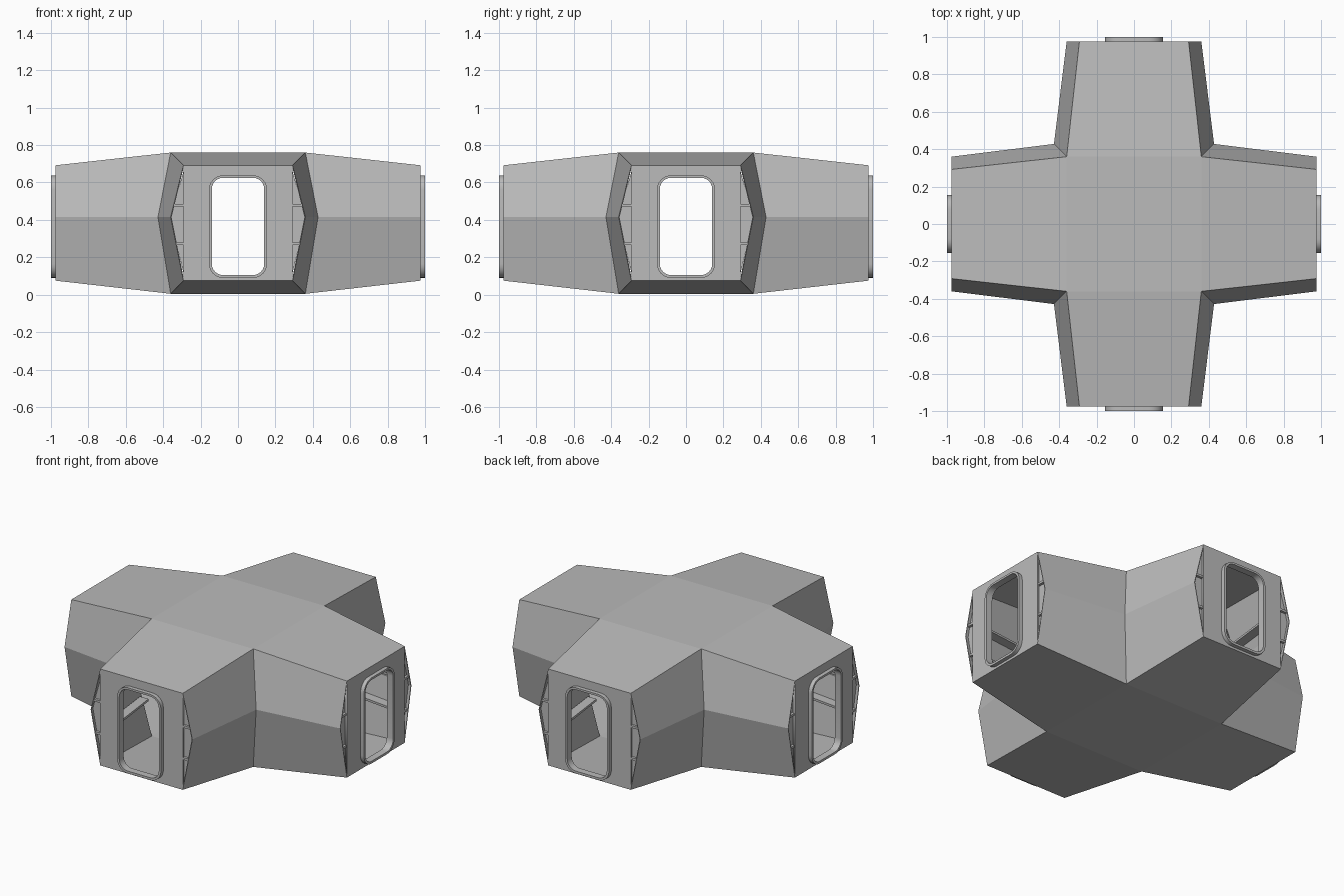
import bpy, bmesh, math
from mathutils import Matrix, Vector

cube = bpy.data.objects.get("Cube")
if cube:
    bpy.data.objects.remove(cube, do_unlink=True)

grey = bpy.data.materials.new("hull grey")
grey.use_nodes = True
grey.diffuse_color = (0.5, 0.5, 0.5, 1)
grey.node_tree.nodes["Principled BSDF"].inputs["Base Color"].default_value = (0.5, 0.5, 0.5, 1)

END = 0.975                       # distance of the arm ends from the centre
LOW, MID, TOP = 0.005, 0.415, 0.76
END_LOW, END_TOP = 0.075, 0.692
CORE, CORE_MID = 0.36, 0.428      # half widths at the crossing
TIP, TIP_MID = 0.292, 0.36        # half widths at the arm ends
QUARTERS = [Matrix.Rotation(math.radians(90 * k), 4, 'Z') for k in range(4)]
SIDES = ["front", "left", "back", "right"]


def finish(name, bm, weld=True):
    if weld:
        bmesh.ops.remove_doubles(bm, verts=bm.verts, dist=0.0005)
    bmesh.ops.recalc_face_normals(bm, faces=bm.faces)
    mesh = bpy.data.meshes.new(name)
    bm.to_mesh(mesh)
    bm.free()
    mesh.materials.append(grey)
    obj = bpy.data.objects.new(name, mesh)
    bpy.context.collection.objects.link(obj)
    return obj


def face(bm, points, matrix):
    bm.faces.new([bm.verts.new(matrix @ Vector(p)) for p in points])


def half_width(d, z):
    """Half width of an arm at distance d and height z."""
    t = (d - CORE) / (END - CORE)
    edge = CORE + (TIP - CORE) * t
    mid = CORE_MID + (TIP_MID - CORE_MID) * t
    high = TOP + (END_TOP - TOP) * t
    low = LOW + (END_LOW - LOW) * t
    f = (high - z) / (high - MID) if z > MID else (z - low) / (MID - low)
    return edge + (mid - edge) * f


def rounded(w, low, high, radius, steps=6):
    """Outline of an upright rounded rectangle."""
    points = []
    corners = [(w, high), (-w, high), (-w, low), (w, low)]
    for i, (x, z) in enumerate(corners):
        cx = x - math.copysign(radius, x)
        cz = z - radius if z == high else z + radius
        for s in range(steps + 1):
            a = math.radians(90 * (i + s / steps))
            points.append((cx + radius * math.cos(a), cz + radius * math.sin(a)))
    return points


def plate(name, outlines, near, far, matrix):
    """Upright plate with holes, lying between two distances on an arm."""
    curve = bpy.data.curves.new(name, 'CURVE')
    curve.dimensions = '2D'
    curve.fill_mode = 'BOTH'
    curve.extrude = (far - near) / 2
    for outline in outlines:
        spline = curve.splines.new('POLY')
        spline.points.add(len(outline) - 1)
        for p, (x, z) in zip(spline.points, outline):
            p.co = (x, z, 0, 1)
        spline.use_cyclic_u = True
    curve.materials.append(grey)
    obj = bpy.data.objects.new(name, curve)
    bpy.context.collection.objects.link(obj)
    obj.matrix_world = (matrix @ Matrix.Translation((0, -(near + far) / 2, 0))
                        @ Matrix.Rotation(math.radians(90), 4, 'X'))


# Hollow cross-shaped shell with faceted, tapering arms
bm = bmesh.new()
for turn in QUARTERS:
    for s in (-1, 1):
        inner = [(s * CORE, -CORE, LOW), (s * CORE_MID, -CORE_MID, MID), (s * CORE, -CORE, TOP)]
        outer = [(s * TIP, -END, END_LOW), (s * TIP_MID, -END, MID), (s * TIP, -END, END_TOP)]
        for i in range(2):
            face(bm, [inner[i], outer[i], outer[i + 1], inner[i + 1]], turn)
    for z, end_z in ((LOW, END_LOW), (TOP, END_TOP)):
        face(bm, [(-CORE, -CORE, z), (CORE, -CORE, z), (TIP, -END, end_z), (-TIP, -END, end_z)], turn)
for z in (LOW, TOP):
    face(bm, [(-CORE, -CORE, z), (CORE, -CORE, z), (CORE, CORE, z), (-CORE, CORE, z)], Matrix())
shell = finish("hull_shell", bm)
skin = shell.modifiers.new("thickness", 'SOLIDIFY')
skin.thickness = 0.005
skin.offset = -1

# Doorway at the end of every arm
wall = [(-TIP, END_LOW), (TIP, END_LOW), (TIP, END_TOP), (-TIP, END_TOP)]
opening = rounded(0.14, 0.105, 0.625, 0.06)
rim = rounded(0.155, 0.09, 0.638, 0.075)
for side, turn in zip(SIDES, QUARTERS):
    plate(side + "_end_wall", [wall, opening], END - 0.012, END, turn)
    plate(side + "_door_frame", [rim, opening], END - 0.02, 1.0, turn)

    # Recessed triangular fillers beside the end wall
    bm = bmesh.new()
    d = END - 0.02
    for s in (-1, 1):
        face(bm, [(s * (TIP - 0.01), -d, END_LOW), (s * half_width(d, MID), -d, MID),
                  (s * (TIP - 0.01), -d, END_TOP)], turn)
    finish(side + "_side_fillers", bm)

    # Rails along both inner walls of the arm
    bm = bmesh.new()
    for s in (-1, 1):
        for z in (0.273, 0.478):
            rings = []
            for d in (CORE_MID, END - 0.004):
                w = half_width(d, z) - 0.003
                rings.append([bm.verts.new(turn @ Vector((s * x, -d, h))) for x, h in
                              ((w - 0.06, z - 0.007), (w, z - 0.007),
                               (w, z + 0.007), (w - 0.06, z + 0.007))])
            a, b = rings
            bm.faces.new(a)
            bm.faces.new(b[::-1])
            for i in range(4):
                j = (i + 1) % 4
                bm.faces.new([a[i], a[j], b[j], b[i]])
    finish(side + "_wall_rails", bm, weld=False)
